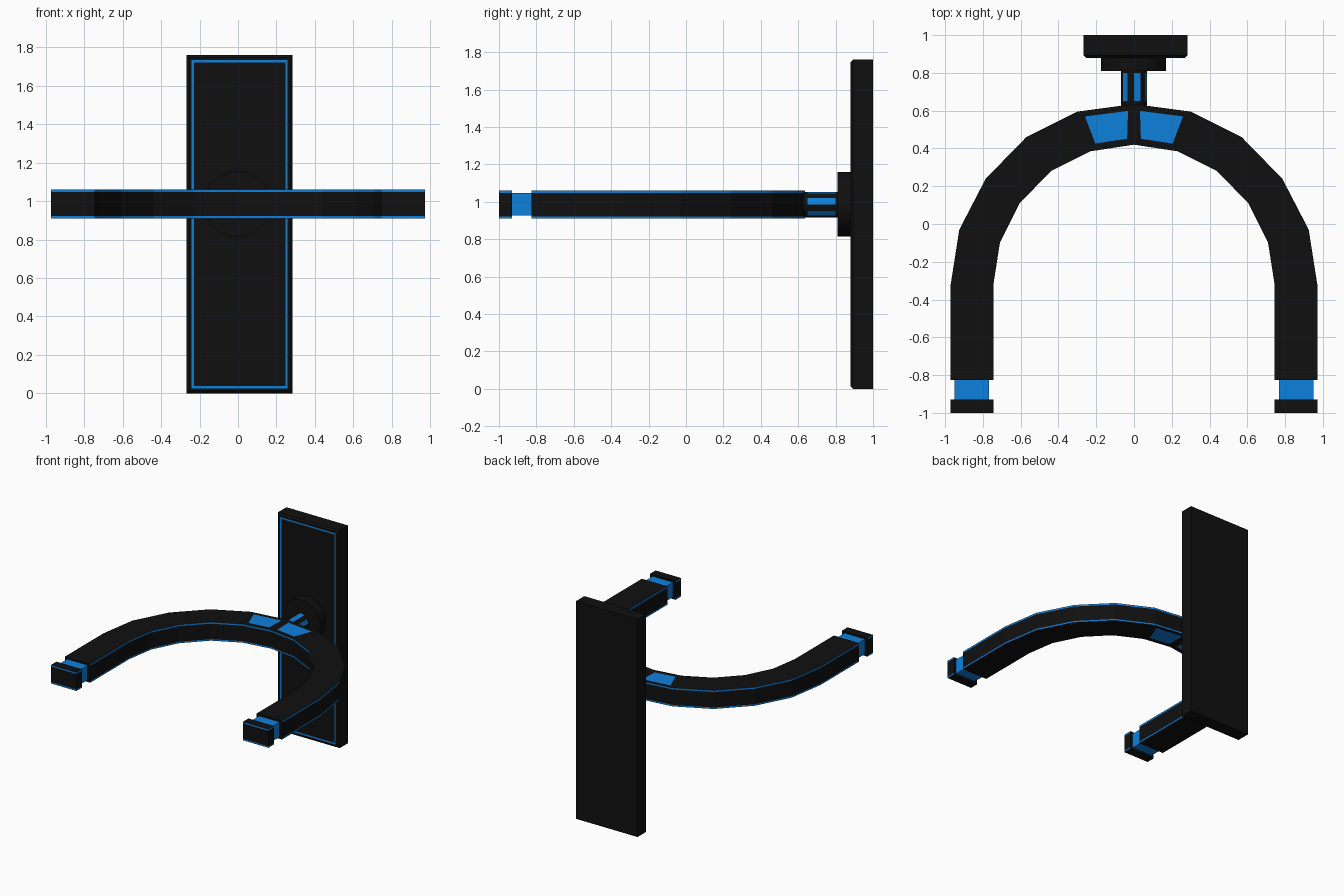
import bpy, bmesh, math
from mathutils import Vector

if "Cube" in bpy.data.objects:
    bpy.data.objects.remove(bpy.data.objects["Cube"])


def material(name, rgb):
    m = bpy.data.materials.new(name)
    m.diffuse_color = (*rgb, 1)
    m.use_nodes = True
    m.node_tree.nodes["Principled BSDF"].inputs["Base Color"].default_value = m.diffuse_color
    return m


MATS = [material("black", (0.005, 0.005, 0.005)), material("blue", (0.004, 0.22, 0.73))]


def finish(bm, name):
    bmesh.ops.recalc_face_normals(bm, faces=bm.faces)
    me = bpy.data.meshes.new(name)
    bm.to_mesh(me)
    bm.free()
    for m in MATS:
        me.materials.append(m)
    ob = bpy.data.objects.new(name, me)
    bpy.context.collection.objects.link(ob)
    return ob


def loft(bm, rings, is_blue):
    """Bridge consecutive rings; is_blue(row, column) picks the face colour."""
    vs = [[bm.verts.new(p) for p in r] for r in rings]
    n = len(vs[0])
    grid = []
    for i in range(len(vs) - 1):
        row = []
        for k in range(n):
            j = (k + 1) % n
            f = bm.faces.new((vs[i][k], vs[i][j], vs[i + 1][j], vs[i + 1][k]))
            f.material_index = int(is_blue(i, k))
            row.append(f)
        grid.append(row)
    return vs, grid


# Wall plate with bevelled front rim and blue outline
X0, X1, Y0, Y1, H = -0.267, 0.284, 0.88, 1.0, 1.76
bm = bmesh.new()
bmesh.ops.create_cube(bm, size=1)
for v in bm.verts:
    v.co = ((X0 + X1) / 2 + v.co.x * (X1 - X0), (Y0 + Y1) / 2 + v.co.y * (Y1 - Y0), H / 2 + v.co.z * H)
rim = [e for e in bm.edges if all(v.co.y < 0.9 for v in e.verts)]
bmesh.ops.bevel(bm, geom=rim, offset=0.014, segments=1, affect='EDGES')
bm.normal_update()
front = min(bm.faces, key=lambda f: f.normal.y)
bmesh.ops.inset_region(bm, faces=[front], thickness=0.017)
for f in bmesh.ops.inset_region(bm, faces=[front], thickness=0.017)["faces"]:
    f.material_index = 1
finish(bm, "wall_plate")

# Round flange between plate and stem
bpy.ops.mesh.primitive_cylinder_add(vertices=32, radius=0.172, depth=0.08,
                                    location=(-0.003, 0.85, 0.986), rotation=(math.pi / 2, 0, 0))
flange = bpy.context.object
flange.name = "flange"
flange.data.materials.append(MATS[0])
bpy.ops.object.shade_smooth_by_angle()

# Twelve-sided stem, every other facet blue
bm = bmesh.new()
angles = [math.radians(30 * k) for k in range(12)]
rings = [[(0.068 * math.cos(a), y, 0.985 + 0.068 * math.sin(a)) for a in angles]
         for y in (0.61, 0.65, 0.80, 0.82)]
loft(bm, rings, lambda i, k: i == 1 and k % 2 == 0)
finish(bm, "stem")

# Curved fork: right half lofted along outer/inner outline, then mirrored
path = [((0.972, -1), (0.745, -1)), ((0.972, -0.93), (0.745, -0.93)),
        ((0.95, -0.93), (0.768, -0.93)), ((0.95, -0.825), (0.768, -0.825)),
        ((0.972, -0.825), (0.745, -0.825)), ((0.972, -0.33), (0.745, -0.325)),
        ((0.925, -0.03), (0.71, -0.10)), ((0.785, 0.24), (0.605, 0.11)),
        ((0.57, 0.46), (0.44, 0.28)), ((0.30, 0.595), (0.23, 0.385)),
        ((0, 0.635), (0, 0.42))]
GROOVE = (2, 3)
bm = bmesh.new()
rings = []
for i, (o, n) in enumerate(path):
    zs = (0.926, 0.938, 1.034, 1.046) if i in GROOVE else (0.91, 0.922, 1.047, 1.06)
    rings.append([(*o, z) for z in zs] + [(*n, z) for z in reversed(zs)])
# Blue: groove band plus thin strips along the side edges
vs, grid = loft(bm, rings, lambda i, k: i == 2 or (i not in (1, 3) and k in (0, 2, 4, 6)))
# Tip caps with the same edge strips
for k in range(3):
    f = bm.faces.new((vs[0][k], vs[0][k + 1], vs[0][6 - k], vs[0][7 - k]))
    f.material_index = int(k != 1)
# Blue patches above and below the crown
bmesh.ops.recalc_face_normals(bm, faces=bm.faces)
patches = [grid[-1][3], grid[-1][7]]
bmesh.ops.inset_individual(bm, faces=patches, thickness=0.048)
for f in patches:
    f.material_index = 1
fork = finish(bm, "fork")
mirror = fork.modifiers.new("mirror", 'MIRROR')
mirror.use_clip = True
